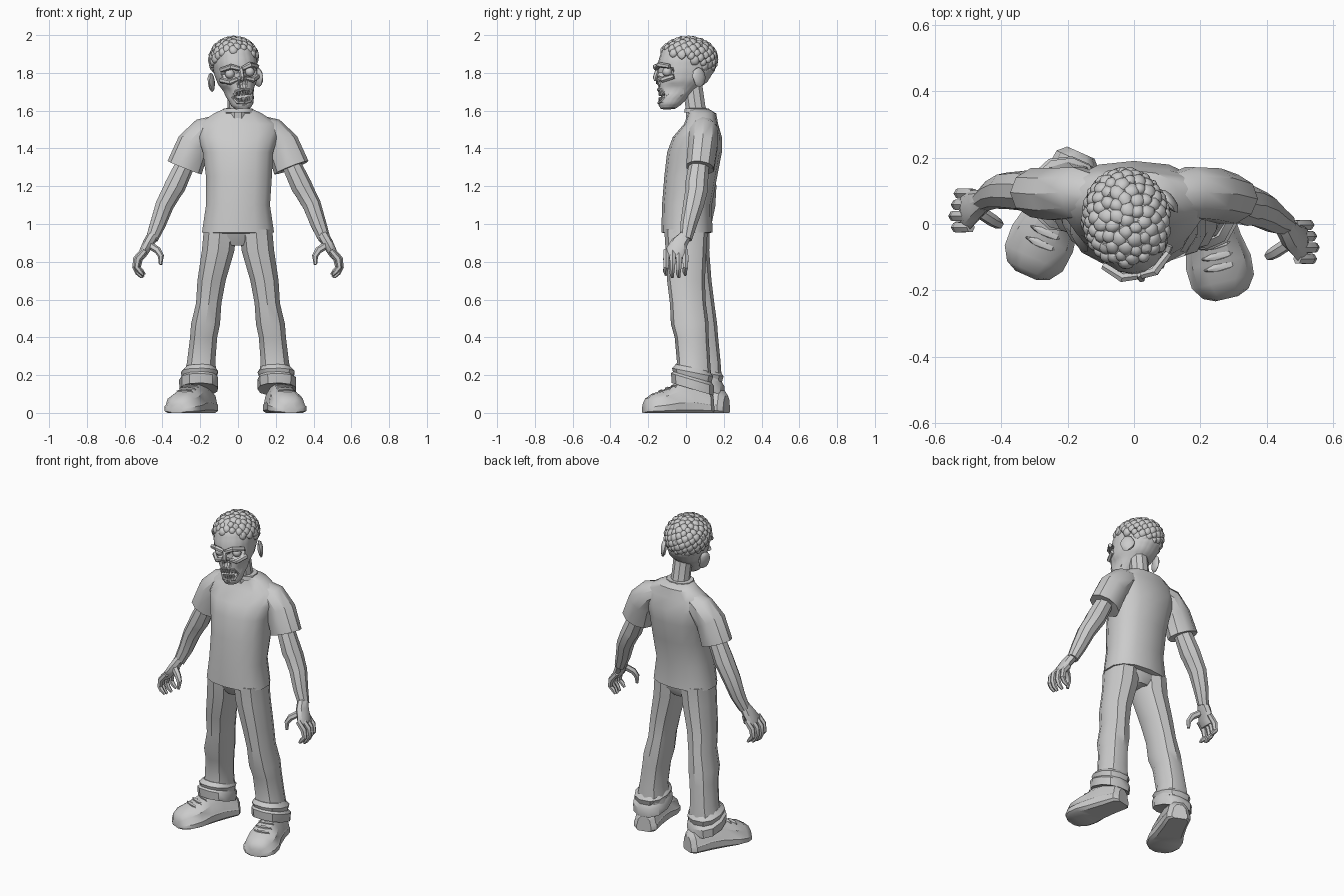
import bpy, bmesh, math, random
from math import sin, cos, pi, radians
from mathutils import Vector, Matrix

random.seed(4)
if "Cube" in bpy.data.objects:
    bpy.data.objects.remove(bpy.data.objects["Cube"])

grey = bpy.data.materials.new("plain grey")
grey.use_nodes = True
tone = (0.6, 0.6, 0.6, 1)
grey.diffuse_color = tone
grey.node_tree.nodes["Principled BSDF"].inputs["Base Color"].default_value = tone


def finish(name, bm, matrix=None, angle=35):
    bmesh.ops.recalc_face_normals(bm, faces=bm.faces)
    if matrix:
        bm.transform(matrix)
    mesh = bpy.data.meshes.new(name)
    bm.to_mesh(mesh)
    bm.free()
    mesh.materials.append(grey)
    mesh.shade_smooth()
    mesh.set_sharp_from_angle(angle=radians(angle))
    obj = bpy.data.objects.new(name, mesh)
    bpy.context.collection.objects.link(obj)
    return obj


def skin(bm, rings):
    """Bridge rings of points and close both ends."""
    rows = [[bm.verts.new(p) for p in ring] for ring in rings]
    n = len(rows[0])
    for a, b in zip(rows, rows[1:]):
        for i in range(n):
            j = (i + 1) % n
            bm.faces.new((a[i], a[j], b[j], b[i]))
    bm.faces.new(rows[0][::-1])
    bm.faces.new(rows[-1])


def loft(name, parts, matrix=None, angle=35):
    bm = bmesh.new()
    for rings in parts:
        skin(bm, rings)
    return finish(name, bm, matrix, angle)


def stack(rows, n=12, power=0.85, tilt=0):
    """Level rings from (x, y, z, half width, half depth)."""
    def soft(v):
        return math.copysign(abs(v) ** power, v)
    rings = []
    for x, y, z, rx, ry in rows:
        ring = []
        for i in range(n):
            a = 2 * pi * (i + 0.5) / n
            dy = ry * soft(sin(a))
            ring.append(Vector((x + rx * soft(cos(a)), y + dy, z - tilt * dy)))
        rings.append(ring)
    return rings


def tube(points, n=8, side=1):
    """Rings square to a path of (x, y, z, radius, depth radius)."""
    centres = [Vector((side * p[0], p[1], p[2])) for p in points]
    rings = []
    for i, p in enumerate(points):
        t = centres[min(i + 1, len(points) - 1)] - centres[max(i - 1, 0)]
        u = t.cross(Vector((0, 1, 0))).normalized()
        v = t.cross(u).normalized()
        rings.append([centres[i] + u * p[3] * cos(2 * pi * k / n)
                      + v * p[-1] * sin(2 * pi * k / n) for k in range(n)])
    return rings


def blobs(name, items, matrix=None, detail=2, rough=0, angle=35):
    """Ellipsoids from (centre, radii, turn matrix)."""
    bm = bmesh.new()
    for centre, radii, turn in items:
        m = Matrix.Translation(centre) @ turn.to_4x4() @ Matrix.Diagonal((*radii, 1))
        made = bmesh.ops.create_icosphere(bm, subdivisions=detail, radius=1, matrix=m)
        for v in made["verts"]:
            v.co += (v.co - Vector(centre)) * random.uniform(-rough, rough)
    return finish(name, bm, matrix, angle)


# Shirt, neck and hips
loft("shirt_body", [stack([
    (0, .005, .95, .165, .11), (0, .005, .955, .195, .135), (0, .005, 1.1, .173, .132),
    (.005, .025, 1.25, .178, .14), (0, .045, 1.38, .19, .145), (0, .06, 1.46, .215, .13),
    (0, .08, 1.53, .215, .09), (0, .085, 1.585, .13, .075), (0, .06, 1.61, .075, .06)], 14)])
loft("neck", [tube([(0, .065, 1.53, .065), (0, .05, 1.62, .055), (-.005, .03, 1.76, .055)], 10)])
loft("trouser_hips", [stack([(0, 0, .99, .17, .11), (0, .01, .93, .16, .1), (0, .01, .885, .06, .08)])])
loft("shirt_collar", [stack([(0, .058, 1.59, .085, .07), (0, .058, 1.612, .08, .066),
                             (0, .058, 1.613, .06, .05)])])


# Sleeves, arms and hands; the two sides hang differently in depth
def arm(label, s, ys, hand_y):
    loft(label + "_sleeve", [tube([
        (.1, .085, 1.53, .05, .06), (.17, .095, 1.49, .08, .08), (.235, .09, 1.42, .09, .082),
        (.283, ys[0], 1.298, .097, .078), (.281, ys[0], 1.303, .07, .06)], 10, s)])
    loft(label + "_arm", [tube([
        (.26, ys[0], 1.36, .05, .05), (.335, ys[1], 1.2, .058, .062), (.352, ys[1], 1.17, .054, .06),
        (.39, ys[2], 1.1, .05, .056), (.425, ys[3], 1.0, .043, .045),
        (.457, ys[4], .92, .033, .033)], 9, s)])
    parts = [tube([(.45, ys[4], .94, .03, .032), (.473, hand_y + .02, .9, .03, .045),
                   (.5, hand_y, .85, .025, .058), (.513, hand_y, .82, .016, .055)], 8, s)]
    for i in range(4):
        y = hand_y - .05 + .034 * i
        x = .53 - .008 * abs(i - 1)
        drop = .012 * abs(i - 1.5)
        parts.append(tube([(x - .03, y, .86, .016), (x + .008, y, .815, .018), (x + .015, y, .77, .015),
                           (x, y - .004, .735 + drop, .014), (x - .02, y, .712 + drop, .008)], 6, s))
    parts.append(tube([(.47, hand_y, .89, .02), (.425, hand_y - .03, .86, .019),
                       (.408, hand_y - .04, .83, .016), (.41, hand_y - .045, .785, .009)], 6, s))
    loft(label + "_hand", parts)


arm("left", 1, (.075, .055, .04, .015, 0), -.055)
arm("right", -1, (.095, .1, .1, .09, .07), .04)


# Trouser legs with rolled cuffs, and shoes
def leg(label, s, ys, heel, toe):
    xs = (.095, .105, .14, .155, .172, .182, .195, .2)
    zs = (.97, .86, .7, .58, .47, .4, .27, .17)
    wide = (.09, .09, .078, .07, .08, .075, .078, .095)
    deep = (.115, .108, .1, .095, .1, .09, .088, .1)
    rows = [(s * x, y, z, w, d) for x, y, z, w, d in zip(xs, ys, zs, wide, deep)]
    loft(label + "_trouser_leg", [stack(rows, 10)])
    y = ys[-1]
    loft(label + "_trouser_cuff", [
        stack([(s * .2, y, .24, .08, .09), (s * .203, y, .215, .1, .11),
               (s * .205, y, .18, .09, .1)], 11, tilt=.2),
        stack([(s * .2, y, .2, .085, .095), (s * .207, y, .175, .105, .115),
               (s * .207, y, .125, .103, .112), (s * .205, y, .13, .08, .09)], 11, tilt=.3)])
    # Shoe cross-sections run from heel to toe
    heel, toe = Vector(heel), Vector(toe)
    ahead = (toe - heel).normalized()
    across = Vector((ahead.y, -ahead.x, 0))
    length = (toe - heel).length
    outline = ((-.8, 0), (-1, .1), (-1, .35), (-.93, .4), (-.8, .75), (-.4, 1),
               (.4, 1), (.8, .75), (.93, .4), (1, .35), (1, .1), (.8, 0))
    rings = []
    for t, w, h in ((0, .045, .09), (.06, .07, .12), (.3, .075, .16), (.52, .085, .15),
                    (.7, .1, .12), (.86, .096, .1), (.96, .07, .075), (1, .035, .05)):
        base = heel + ahead * t * length
        rings.append([base + across * w * a + Vector((0, 0, h * b)) for a, b in outline])
    loft(label + "_shoe", [rings])
    turn = Matrix.Rotation(math.atan2(across.y, across.x), 3, "Z")
    blobs(label + "_shoe_laces", [(heel + ahead * t * length + Vector((0, 0, h)), (.055, .013, .012), turn)
                                  for t, h in ((.56, .14), (.65, .127), (.74, .113))], detail=1)


leg("left", 1, (.0, 0, 0, .01, .02, .03, .04, .035), (.195, .14, 0), (.28, -.225, 0))
leg("right", -1, (.01, .015, .035, .055, .065, .08, .095, .09), (-.16, .215, 0), (-.325, -.155, 0))

# Head, turned and leaning a little; face hollows are pushed in
pose = (Matrix.Translation((-.012, 0, 1.8)) @ Matrix.Rotation(radians(11), 4, "Z")
        @ Matrix.Rotation(radians(-6), 4, "Y") @ Matrix.Translation((0, 0, -1.8)))
bm = bmesh.new()
skin(bm, stack([
    (0, -.1, 1.61, .04, .04), (0, -.09, 1.63, .058, .06), (0, -.07, 1.67, .07, .08),
    (0, -.045, 1.71, .082, .105), (0, -.02, 1.75, .102, .132), (0, -.005, 1.8, .113, .15),
    (0, .003, 1.86, .117, .15), (0, .008, 1.92, .108, .135), (0, .008, 1.96, .08, .1),
    (0, .008, 1.98, .045, .06)], 20, .92))
bmesh.ops.subdivide_edges(bm, edges=bm.edges[:], cuts=2, use_grid_fill=True)
hollows = [((e * .055, 1.8), (.042, .034), .04) for e in (-1, 1)]
hollows += [((0, 1.742), (.02, .026), .03), ((0, 1.675), (.05, .034), .045)]
hollows += [((e * .08, 1.7), (.025, .04), .02) for e in (-1, 1)]
for v in bm.verts:
    if v.co.y < -.04:
        for (cx, cz), (rx, rz), depth in hollows:
            d = ((v.co.x - cx) / rx) ** 2 + ((v.co.z - cz) / rz) ** 2
            if d < 1:
                v.co.y += depth * (1 - d * d)
finish("head", bm, pose, 30)

level = Matrix.Identity(3)
both = (-1, 1)
blobs("eyeballs", [((e * .054, -.112, 1.8), (.026, .026, .026), level) for e in both], pose)
blobs("ears", [((e * .127, .045, 1.765), (.016, .042, .052),
                Matrix.Rotation(e * .45, 3, "Z")) for e in both], pose, 2, .06)
loft("brow_ridges", [tube([(.008, -.158, 1.822, .012), (.05, -.155, 1.838, .015),
                           (.1, -.108, 1.825, .012)], 6, e) for e in both], pose)
loft("cheekbones", [tube([(.022, -.15, 1.77, .01), (.06, -.14, 1.757, .015),
                          (.1, -.085, 1.77, .014)], 6, e) for e in both], pose)
loft("nose_bridge", [tube([(0, -.15, 1.82, .014), (0, -.168, 1.775, .012), (0, -.165, 1.757, .007)], 6)], pose)
loft("lips", [tube([(.0, -.152, z, .007), (.035, -.138, z - b, .008), (.054, -.11, 1.675, .008)], 6, e)
              for z, b in ((1.712, .005), (1.64, -.005)) for e in both], pose)

# Teeth in two curved rows
teeth = []
for z, count in ((1.694, 6), (1.655, 5)):
    for i in range(count):
        x = (i - (count - 1) / 2) * .0145
        y = -.143 + 9 * x * x
        teeth.append(stack([(x, y, z - .014, .005, .006), (x, y, z + .014, .0065, .007)], 6))
loft("teeth", teeth, pose)

# Curly hair: lumps spread evenly over the scalp, above a sloping hairline
curls = []
count = 190
for i in range(count):
    h = 1 - 2 * (i + .5) / count
    a = i * pi * (3 - math.sqrt(5))
    r = math.sqrt(1 - h * h)
    out = Vector((r * cos(a), r * sin(a), h))
    spot = Vector((.118 * out.x, .012 + .145 * out.y, 1.872 + .108 * out.z))
    if spot.z > 1.855 - .5 * spot.y:
        size = random.uniform(.019, .025)
        turn = out.to_track_quat("Z", "Y").to_matrix()
        curls.append((spot, (size, size * 1.1, .018), turn))
blobs("hair_curls", curls, pose, 2, .08)
